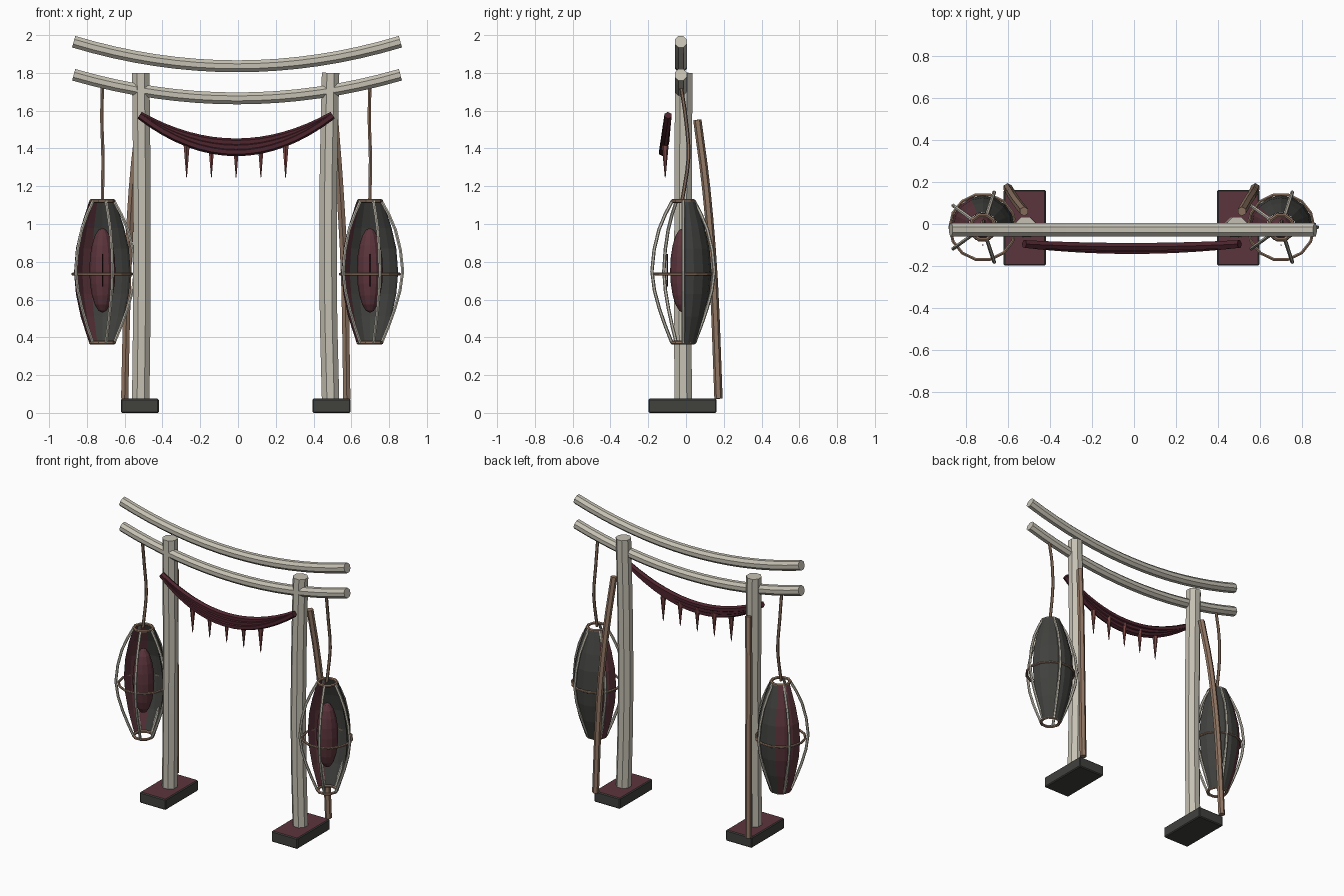
import bpy, bmesh, math
from mathutils import Vector

cube = bpy.data.objects.get("Cube")
if cube:
    bpy.data.objects.remove(cube)


def material(name, color):
    m = bpy.data.materials.new(name)
    m.use_nodes = True
    m.diffuse_color = (*color, 1)
    bsdf = m.node_tree.nodes["Principled BSDF"]
    bsdf.inputs["Base Color"].default_value = (*color, 1)
    bsdf.inputs["Roughness"].default_value = 0.8
    return m


BONE = material("pale bone", (0.56, 0.53, 0.45))
TAN = material("tan wood", (0.28, 0.18, 0.125))
MAROON = material("dull maroon", (0.105, 0.035, 0.045))
CLOTH = material("dark red cloth", (0.075, 0.018, 0.027))
TASSEL = material("faded red", (0.19, 0.06, 0.055))
DARK = material("charcoal", (0.052, 0.054, 0.048))


def finish(name, bm, mats):
    bmesh.ops.recalc_face_normals(bm, faces=bm.faces)
    mesh = bpy.data.meshes.new(name)
    bm.to_mesh(mesh)
    bm.free()
    for m in mats:
        mesh.materials.append(m)
    ob = bpy.data.objects.new(name, mesh)
    bpy.context.scene.collection.objects.link(ob)
    return ob


def smooth_path(points, steps):
    """Catmull-Rom curve through the points."""
    p = [Vector(q) for q in points]
    p = [2 * p[0] - p[1]] + p + [2 * p[-1] - p[-2]]
    out = []
    for a, b, c, d in zip(p, p[1:], p[2:], p[3:]):
        for i in range(steps):
            t = i / steps
            out.append(0.5 * (2 * b + (c - a) * t + (2 * a - 5 * b + 4 * c - d) * t * t
                              + (3 * b - a - 3 * c + d) * t ** 3))
    return out + [p[-2]]


def tube(name, path, radius, mat, sides=8, closed=False):
    """Sweep a polygon along a path of points."""
    path = [Vector(q) for q in path]
    n = len(path)
    bm = bmesh.new()
    rings = []
    for i, c in enumerate(path):
        before = path[i - 1] if closed or i else c
        after = path[(i + 1) % n] if closed or i < n - 1 else c
        t = (after - before).normalized()
        ref = Vector((0, 0, 1)) if abs(t.z) < 0.8 else Vector((0, 1, 0))
        u = t.cross(ref).normalized()
        v = u.cross(t)
        ring = []
        for k in range(sides):
            a = math.tau * (k + 0.5) / sides
            ring.append(bm.verts.new(c + radius * (u * math.cos(a) + v * math.sin(a))))
        rings.append(ring)
    pairs = list(zip(rings, rings[1:]))
    if closed:
        pairs.append((rings[-1], rings[0]))
    else:
        bm.faces.new(rings[0])
        bm.faces.new(rings[-1])
    for r, s in pairs:
        for k in range(sides):
            j = (k + 1) % sides
            bm.faces.new((r[k], r[j], s[j], s[k]))
    return finish(name, bm, [mat])


def hoop(name, center, radius, thick, sides=14):
    c = Vector(center)
    pts = [c + radius * Vector((math.cos(math.tau * k / sides), math.sin(math.tau * k / sides), 0))
           for k in range(sides)]
    tube(name, pts, thick, TAN, 6, True)


# Curved crossbeams
for name, middle, end in (("upper_beam", 1.835, 1.965), ("lower_beam", 1.665, 1.79)):
    pts = [(x / 8 * 0.865 - 0.005, -0.027, middle + (end - middle) * (x / 8) ** 2)
           for x in range(-8, 9)]
    tube(name, pts, 0.034, BONE)


def base(name, x):
    bm = bmesh.new()
    bmesh.ops.create_cube(bm, size=1)
    for v in bm.verts:
        v.co = Vector((v.co.x * 0.2 + x, v.co.y * 0.36 - 0.018, v.co.z * 0.075 + 0.0375))
    bmesh.ops.bevel(bm, geom=bm.edges[:], offset=0.006, segments=1, affect='EDGES')
    bm.normal_update()
    for f in bm.faces:
        f.material_index = 1 if f.normal.z > 0.9 else 0
    finish(name, bm, [DARK, MAROON])


def shell(name, center, start):
    """Open half-round back, with one red panel from azimuth start to 180 degrees."""
    profile = [(0.07, 0.37), (0.115, 0.51), (0.14, 0.63), (0.15, 0.745),
               (0.14, 0.87), (0.115, 0.98), (0.07, 1.12)]
    bm = bmesh.new()
    count = 8
    rows = []
    for r, z in profile:
        rows.append([bm.verts.new((center.x + r * math.cos(math.pi * k / count),
                                   center.y + r * math.sin(math.pi * k / count), z))
                     for k in range(count + 1)])
    for lo, hi in zip(rows, rows[1:]):
        for k in range(count):
            f = bm.faces.new((lo[k], lo[k + 1], hi[k + 1], hi[k]))
            f.material_index = 1 if (k + 0.5) * 180 / count > start else 0
    finish(name, bm, [DARK, MAROON])


def core(name, center):
    bm = bmesh.new()
    bmesh.ops.create_uvsphere(bm, u_segments=12, v_segments=10, radius=1)
    for v in bm.verts:
        v.co = Vector((center.x + v.co.x * 0.069, center.y + v.co.y * 0.069, 0.755 + v.co.z * 0.225))
    finish(name, bm, [MAROON])


# Left and right halves: post, brace, base and hanging lantern
for side, s, shift, panel in (("left", 1, -0.015, 140), ("right", -1, -0.01, 115)):
    px = s * 0.505 + shift
    bend = 0.006 if s < 0 else -0.012
    tube(side + "_post", smooth_path([(px, -0.015, 0.07), (px + bend, -0.017, 0.6),
                                      (px + bend, -0.015, 1.2), (px, -0.012, 1.8)], 3),
         0.05, BONE)
    base(side + "_base", s * 0.507 - 0.012)
    tube(side + "_brace", smooth_path([(s * 0.517 - 0.005, 0.06, 1.55), (s * 0.55 - 0.01, 0.108, 1.18),
                                       (s * 0.575 - 0.01, 0.147, 0.7),
                                       (s * 0.588 - 0.012, 0.172, 0.075)], 3), 0.022, TAN, 6)

    c = Vector((s * 0.708 - 0.01, -0.015, 0))
    shell(side + "_lantern_shell", c, panel)
    core(side + "_lantern_core", c)
    tube(side + "_lantern_pin", [c + Vector((0, -0.085, z)) for z in (0.67, 0.84)], 0.004, CLOTH, 5)
    hoop(side + "_lantern_top_ring", (c.x, c.y, 1.122), 0.06, 0.01, 10)
    hoop(side + "_lantern_middle_ring", (c.x, c.y, 0.735), 0.157, 0.008)
    hoop(side + "_lantern_bottom_ring", (c.x, c.y, 0.372), 0.062, 0.01, 10)
    for i in range(5):
        a = math.radians(72 * i)
        out = Vector((math.cos(a), math.sin(a), 0))
        ribs = [(0.062, 0.37), (0.132, 0.55), (0.174, 0.75), (0.135, 0.97), (0.062, 1.12)]
        tube(f"{side}_lantern_rib_{i + 1}",
             smooth_path([c + out * r + Vector((0, 0, z)) for r, z in ribs], 2), 0.009, BONE, 6)
    tube(side + "_rope", smooth_path([(c.x, -0.025, 1.72), (c.x - 0.003, 0.0, 1.55),
                                      (c.x + 0.003, 0.013, 1.35), (c.x, -0.02, 1.125)], 3),
         0.01, TAN, 6)

# Draped sash of three strands that meet at the posts
for i in range(3):
    pts = []
    for k in range(-8, 9):
        t = k / 8
        sag = 1 - t * t
        pts.append((t * 0.51 - 0.01, -0.095 - sag * (0.013 + 0.008 * i), 1.575 - sag * (0.143 + 0.026 * i)))
    tube(f"sash_strand_{i + 1}", pts, 0.021, CLOTH, 6)

# Hanging tassels
for i in range(5):
    bm = bmesh.new()
    bmesh.ops.create_cone(bm, cap_ends=True, segments=6, radius1=0.002, radius2=0.018, depth=0.17)
    x = -0.272 + 0.131 * i
    bmesh.ops.translate(bm, vec=(x, -0.11, 1.33), verts=bm.verts)
    finish(f"tassel_{i + 1}", bm, [TASSEL])
